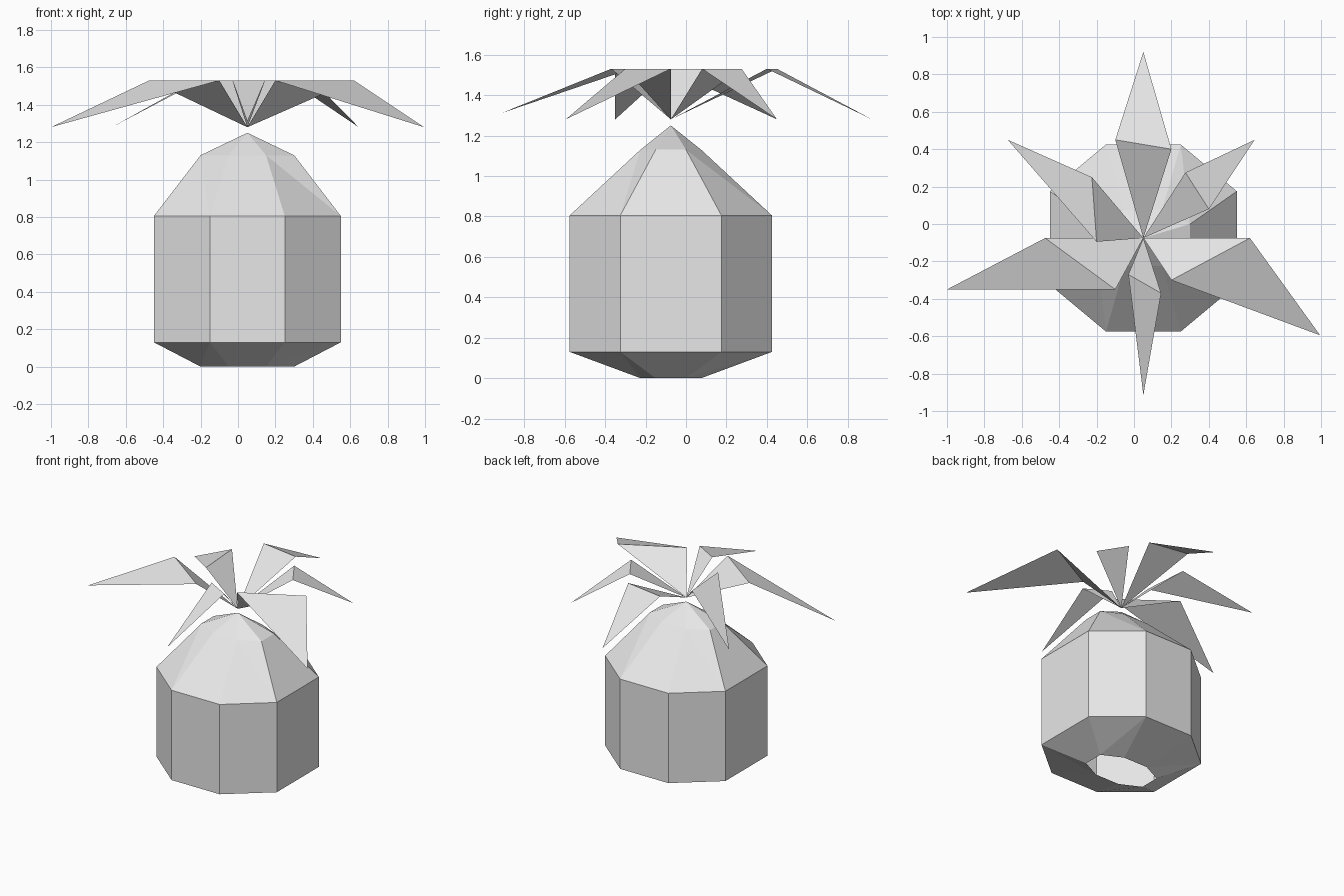
import bpy
from mathutils import Vector

cube = bpy.data.objects.get("Cube")
if cube:
    bpy.data.objects.remove(cube, do_unlink=True)

CENTRE = Vector((0.05, -0.075, 0))

grey = bpy.data.materials.new("plain_grey")
grey.use_nodes = True
grey.diffuse_color = (0.8, 0.8, 0.8, 1)
grey.node_tree.nodes["Principled BSDF"].inputs["Base Color"].default_value = grey.diffuse_color


def add_mesh(name, verts, faces):
    mesh = bpy.data.meshes.new(name)
    mesh.from_pydata([tuple(v) for v in verts], [], faces)
    mesh.materials.append(grey)
    mesh.update()
    obj = bpy.data.objects.new(name, mesh)
    bpy.context.collection.objects.link(obj)
    return obj


def octagon(end_x, end_y, side_x, side_y, z):
    """Eight points, counter-clockwise, from one corner mirrored in x and y."""
    a, b, c, d = end_x, end_y, side_x, side_y
    flat = [(a, -b), (c, -d), (c, d), (a, b), (-a, b), (-c, d), (-c, -d), (-a, -b)]
    return [CENTRE + Vector((x, y, z)) for x, y in flat]


# Body: open bottom, sloped underside, straight walls, domed top with a point
wide = (0.2, 0.5, 0.5, 0.25)
narrow = (0.1, 0.15, 0.25, 0.075)
verts = (octagon(*narrow, 0) + octagon(*wide, 0.13)
         + octagon(*wide, 0.805) + octagon(*narrow, 1.13))
verts.append(CENTRE + Vector((0, 0, 1.25)))
apex = len(verts) - 1
faces = []
for i in range(8):
    j = (i + 1) % 8
    low, base, wall, dome = [(8 * r + i, 8 * r + j) for r in range(4)]
    faces += [(low[0], low[1], base[1]), (low[0], base[1], base[0])]
    faces.append((base[0], base[1], wall[1], wall[0]))
    faces += [(wall[0], wall[1], dome[0]), (wall[1], dome[1], dome[0])]
    faces.append((dome[0], dome[1], apex))
add_mesh("body", verts, faces)

# Leaves: each rises from the crown root to a fold, then droops to a tip
ROOT = CENTRE + Vector((0, 0, 1.28))
FOLD_Z = 1.53
leaves = {
    "back_leaf": ((0.2, 0.4), (-0.1, 0.45), (0.05, 0.92, 1.28)),
    "back_left_leaf": ((0.4, 0.08), (0.275, 0.275), (0.645, 0.45, 1.28)),
    "left_leaf": ((0.2, -0.3), (0.62, -0.075), (0.995, -0.595, 1.28)),
    "front_leaf": ((-0.03, -0.27), (0.145, -0.37), (0.05, -0.915, 1.31)),
    "right_leaf": ((-0.475, -0.075), (-0.1, -0.35), (-1.0, -0.35, 1.28)),
    "back_right_leaf": ((-0.225, 0.25), (-0.2, -0.095), (-0.675, 0.45, 1.28)),
}
for name, (p, q, tip) in leaves.items():
    add_mesh(name, [ROOT, (*p, FOLD_Z), (*q, FOLD_Z), tip], [(0, 1, 2), (1, 3, 2)])
